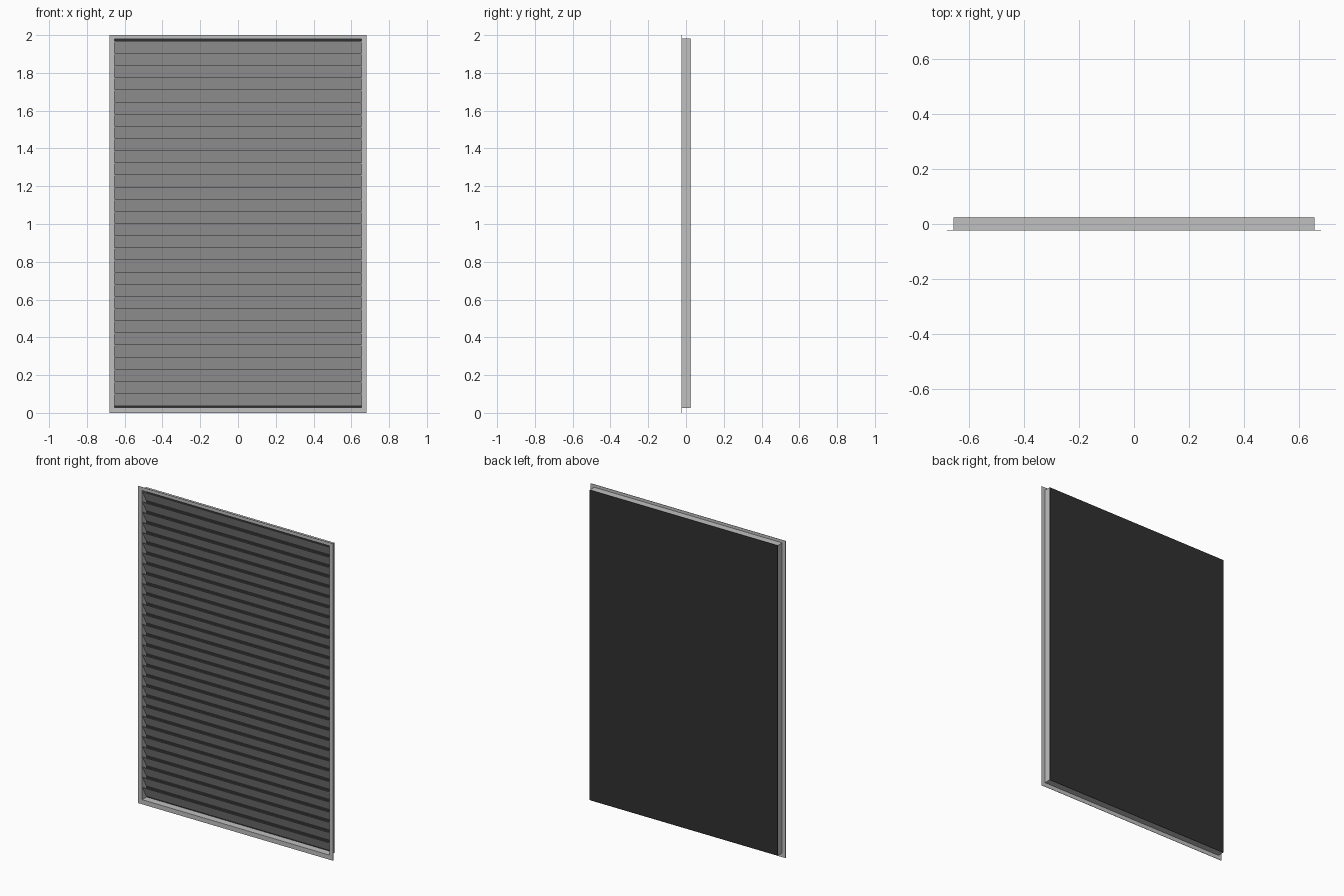
import bpy, bmesh

if "Cube" in bpy.data.objects:
    bpy.data.objects.remove(bpy.data.objects["Cube"])

def material(name, rgb):
    m = bpy.data.materials.new(name)
    m.diffuse_color = (*rgb, 1)
    m.use_nodes = True
    m.node_tree.nodes["Principled BSDF"].inputs["Base Color"].default_value = m.diffuse_color
    return m

ALUMINIUM = material("light_grey_metal", (0.52, 0.53, 0.52))
MESH = material("dark_grey_screen", (0.03, 0.03, 0.03))

def add_object(name, bm, mat):
    bmesh.ops.recalc_face_normals(bm, faces=bm.faces)
    me = bpy.data.meshes.new(name)
    bm.to_mesh(me)
    bm.free()
    me.materials.append(mat)
    ob = bpy.data.objects.new(name, me)
    bpy.context.collection.objects.link(ob)
    return ob

def prism(bm, profile, x0, x1):
    """Extrude a closed (y, z) profile along x."""
    a = [bm.verts.new((x0, y, z)) for y, z in profile]
    b = [bm.verts.new((x1, y, z)) for y, z in profile]
    bm.faces.new(a)
    bm.faces.new(b[::-1])
    n = len(a)
    for i in range(n):
        j = (i + 1) % n
        bm.faces.new((a[i], b[i], b[j], a[j]))

def ring(name, outer, inner, y0, y1, mat):
    """Rectangular ring; each rectangle is (half width, bottom, top)."""
    bm = bmesh.new()
    loops = []
    for (w, lo, hi), y in ((outer, y0), (inner, y0), (inner, y1), (outer, y1)):
        loops.append([bm.verts.new((x, y, z)) for x, z in
                      ((-w, lo), (w, lo), (w, hi), (-w, hi))])
    for k in range(4):
        p, q = loops[k], loops[(k + 1) % 4]
        for i in range(4):
            j = (i + 1) % 4
            bm.faces.new((p[i], p[j], q[j], q[i]))
    return add_object(name, bm, mat)

FRONT, BACK = -0.023, 0.023
OPENING = (0.653, 0.029, 1.979)
BODY = (0.656, 0.026, 1.982)

# Thin front flange and the deeper box frame behind it
ring("front_flange", (0.68, 0.0, 2.0), OPENING, FRONT, FRONT + 0.002, ALUMINIUM)
ring("box_frame", BODY, OPENING, FRONT + 0.002, BACK - 0.002, ALUMINIUM)

# Dark screen closing the back
bm = bmesh.new()
prism(bm, [(BACK - 0.002, BODY[1]), (BACK, BODY[1]),
           (BACK, BODY[2]), (BACK - 0.002, BODY[2])], -BODY[0], BODY[0])
add_object("back_screen", bm, MESH)

# Thirty slanted blades, front edge high and back edge low
PITCH, COUNT, THICK = 0.0643, 30, 0.003
bm = bmesh.new()
for i in range(COUNT):
    z = 0.104 + i * PITCH
    yf, yb = FRONT + 0.004, BACK - 0.004
    prism(bm, [(yf, z), (yf + THICK, z), (yb, z - PITCH), (yb - THICK, z - PITCH)],
          -OPENING[0], OPENING[0])
add_object("louvre_blades", bm, ALUMINIUM)
